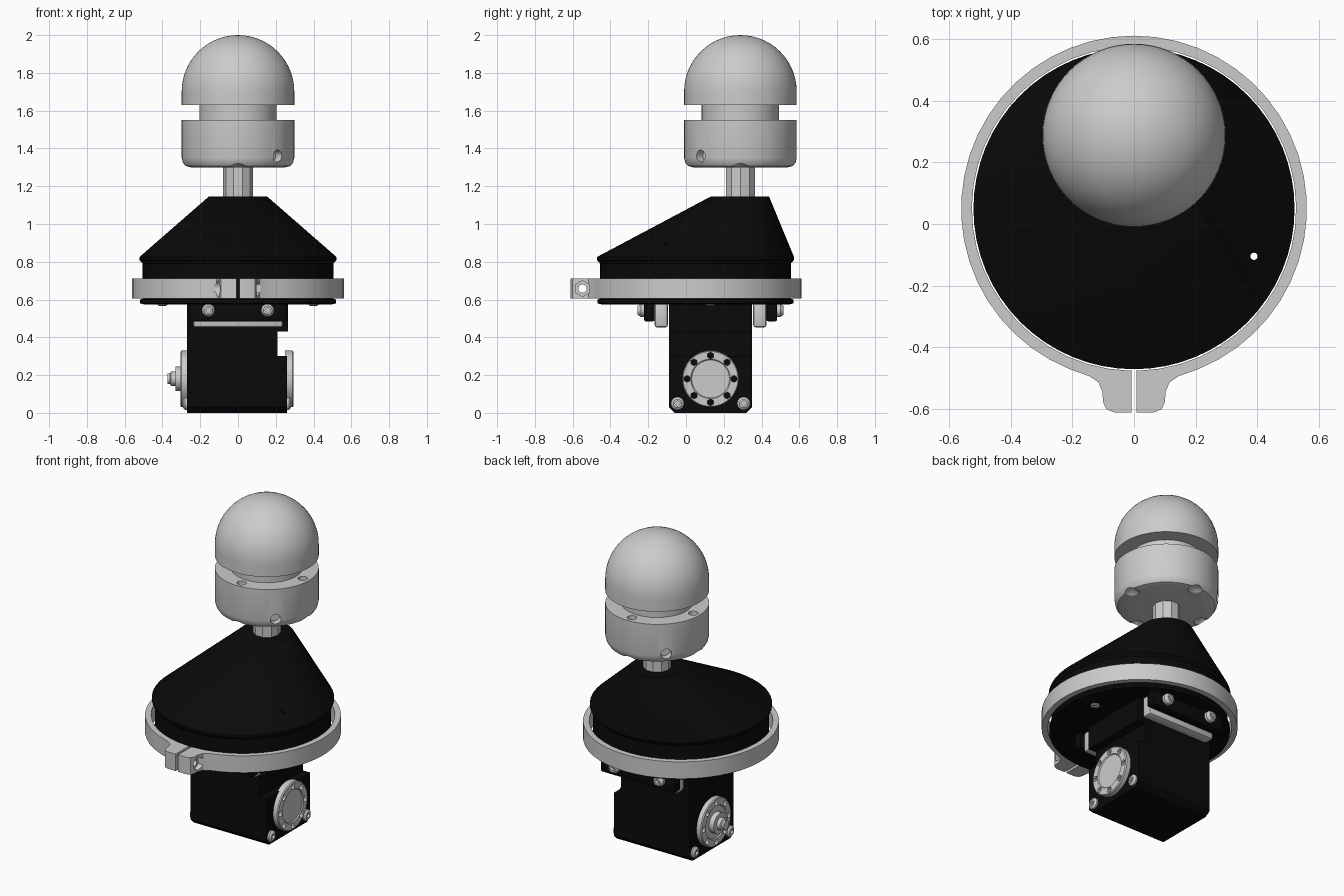
import bpy, bmesh
from math import sin, cos, pi, radians
from mathutils import Vector

cube = bpy.data.objects.get("Cube")
if cube:
    bpy.data.objects.remove(cube)

black = bpy.data.materials.new("black_plastic")
black.use_nodes = True
black.diffuse_color = (0.003, 0.003, 0.003, 1)
black.node_tree.nodes["Principled BSDF"].inputs["Base Color"].default_value = black.diffuse_color


def shade(obj, angle=32):
    bpy.ops.object.select_all(action='DESELECT')
    obj.select_set(True)
    bpy.context.view_layer.objects.active = obj
    bpy.ops.object.shade_smooth_by_angle(angle=radians(angle))


def make(name, bm, mat=None):
    bmesh.ops.remove_doubles(bm, verts=bm.verts, dist=1e-5)
    bmesh.ops.recalc_face_normals(bm, faces=bm.faces)
    mesh = bpy.data.meshes.new(name)
    bm.to_mesh(mesh)
    bm.free()
    obj = bpy.data.objects.new(name, mesh)
    bpy.context.collection.objects.link(obj)
    if mat:
        mesh.materials.append(mat)
    shade(obj)
    return obj


def turned(name, rings, loc, axis=(0, 0, 1), seg=48, mat=None):
    """Stack of circles (radius, height[, y offset]) along an axis."""
    bm = bmesh.new()
    loops = []
    for radius, h, *off in rings:
        dy = off[0] if off else 0
        loops.append([bm.verts.new((radius * cos(2 * pi * i / seg),
                                    radius * sin(2 * pi * i / seg) + dy, h))
                      for i in range(seg)])
    for a, b in zip(loops, loops[1:]):
        for i in range(seg):
            j = (i + 1) % seg
            bm.faces.new((a[i], a[j], b[j], b[i]))
    for radius, loop in ((rings[0][0], loops[0]), (rings[-1][0], loops[-1])):
        if radius > 0:
            bm.faces.new(loop)
    rot = Vector((0, 0, 1)).rotation_difference(Vector(axis))
    bm.transform(rot.to_matrix().to_4x4())
    bmesh.ops.translate(bm, verts=bm.verts, vec=loc)
    return make(name, bm, mat)


def prism(name, outline, lo, hi, axis='Z', mat=None, bevel=0):
    """Flat outline pushed along Z (outline in x, y) or X (outline in y, z)."""
    bm = bmesh.new()
    place = (lambda u, v: (u, v, lo)) if axis == 'Z' else (lambda u, v: (lo, u, v))
    face = bm.faces.new([bm.verts.new(place(u, v)) for u, v in outline])
    grown = bmesh.ops.extrude_face_region(bm, geom=[face])
    d = hi - lo
    bmesh.ops.translate(bm, vec=(0, 0, d) if axis == 'Z' else (d, 0, 0),
                        verts=[g for g in grown["geom"] if isinstance(g, bmesh.types.BMVert)])
    if bevel:
        bmesh.ops.bevel(bm, geom=bm.edges[:], offset=bevel, segments=2,
                        profile=0.5, affect='EDGES')
    return make(name, bm, mat)


def box(name, x, y, z, mat=None, bevel=0):
    outline = [(x[0], y[0]), (x[1], y[0]), (x[1], y[1]), (x[0], y[1])]
    return prism(name, outline, *z, mat=mat, bevel=bevel)


def cut(obj, cutters):
    for c in cutters:
        mod = obj.modifiers.new("cut", 'BOOLEAN')
        mod.operation = 'DIFFERENCE'
        mod.solver = 'EXACT'
        mod.object = c
        bpy.context.view_layer.objects.active = obj
        bpy.ops.object.modifier_apply(modifier=mod.name)
        bpy.data.objects.remove(c)
    shade(obj)


def hole(radius, loc, length, axis=(0, 0, 1), seg=16):
    return turned("cutter", [(radius, 0), (radius, length)], loc, axis, seg)


def screw(name, loc, axis, r=0.035, h=0.03):
    obj = turned(name, [(r, -0.01), (r, h * 0.5), (r * 0.65, h), (0, h)], loc, axis, 16)
    start = Vector(loc) + Vector(axis) * h * 0.3
    cut(obj, [hole(r * 0.45, start, h, axis, 4)])


# Domed head, neck and cup
HEAD = Vector((0, 0.288, 0))
R = 0.298
dome = [(0, 1.63), (R, 1.63)]
dome += [(R * cos(i * pi / 28), 1.702 + R * sin(i * pi / 28)) for i in range(14)] + [(0, 2.0)]
turned("dome", dome, HEAD, seg=64)
turned("neck", [(0.205, 1.53), (0.205, 1.64)], HEAD)
cup = turned("cup", [(0.255, 1.3), (0.28, 1.307), (0.292, 1.325), (R, 1.35), (R, 1.55)],
             HEAD, seg=64)
# Screw wells above, notches below and two set screw pits in the cup
pockets = []
for k in range(4):
    out = Vector((cos(k * pi / 2), sin(k * pi / 2), 0))
    pockets.append(hole(0.028, HEAD + out * 0.252 + Vector((0, 0, 1.48)), 0.2))
    pockets.append(turned("cutter", [(0.06, 1.25), (0.045, 1.305), (0, 1.34)],
                          HEAD + out * 0.262, seg=16))
for side in (1, -1):
    out = Vector((side, -side, 0)).normalized()
    pockets.append(hole(0.032, HEAD + out * 0.25 + Vector((0, 0, 1.36)), 0.1, out))
cut(cup, pockets)
turned("stem", [(0.08, 1.1), (0.08, 1.31)], HEAD, seg=10)

# Slanted cone cover with base flange and a small drain port
MID = Vector((0, 0.05, 0))
cover = turned("cone_cover", [(0.5, 0.575), (0.518, 0.58), (0.518, 0.6), (0.505, 0.605),
                              (0.505, 0.79), (0.522, 0.81), (0.522, 0.825), (0.155, 1.145, 0.235)],
               MID, seg=64, mat=black)
cut(cover, [hole(0.012, (0.39, -0.105, 0.4), 0.8)])
for x in (0.4, -0.4):
    screw(f"flange_screw_{'left' if x > 0 else 'right'}", (x, 0.13, 0.575), (0, 0, -1), 0.027, 0.008)

# Split clamp ring with bolt ears
right = [(0.008, -0.475), (0.008, -0.612), (0.065, -0.612), (0.09, -0.602), (0.1, -0.58),
         (0.103, -0.545), (0.115, -0.515), (0.145, -0.495)]
start = radians(-68)
right += [(0.562 * cos(t), 0.05 + 0.562 * sin(t))
          for t in [start + (pi / 2 - start) * i / 22 for i in range(22)]]
outline = right + [(0, 0.612)] + [(-x, y) for x, y in reversed(right)]
gap = 0.03
inner = [-pi / 2 - gap - (2 * pi - 2 * gap) * i / 48 for i in range(49)]
outline += [(0.527 * cos(t), 0.05 + 0.527 * sin(t)) for t in inner]
ring = prism("clamp_ring", outline, 0.605, 0.712)
cut(ring, [hole(0.022, (-0.2, -0.548, 0.658), 0.4, (1, 0, 0)),
           hole(0.042, (0.08, -0.548, 0.658), 0.1, (1, 0, 0), 6),
           hole(0.042, (-0.085, -0.548, 0.658), 0.1, (-1, 0, 0))])

# Motor case
Y0, Y1, CY = -0.09, 0.35, 0.13
c = 0.03
prism("motor_lower_case", [(Y0 + c, 0), (Y1 - c, 0), (Y1, c), (Y1, 0.3), (Y0, 0.3), (Y0, c)],
      -0.27, 0.26, 'X', black)
box("motor_waist", (-0.27, 0.21), (Y0, Y1), (0.3, 0.43), black)
box("motor_upper_case", (-0.27, 0.265), (Y0, Y1), (0.43, 0.58), black)

# Round horns and case screws on both sides
for side, face, name in ((1, 0.26, "left"), (-1, -0.27, "right")):
    axis = (side, 0, 0)
    horn = turned(name + "_horn", [(0.15, -0.01), (0.15, 0.028), (0.145, 0.034), (0.105, 0.034),
                                   (0.1, 0.028)], (face, CY, 0.18), axis)
    holes = []
    for k in range(8):
        a = k * pi / 4
        holes.append(hole(0.018, (face - side * 0.03, CY + 0.124 * cos(a),
                                  0.18 + 0.124 * sin(a)), 0.1, axis, 6))
    cut(horn, holes)
    for i, y in enumerate((-0.045, 0.305)):
        screw(f"{name}_case_screw_{i}", (face, y, 0.05), axis, h=0.02)

# Output shaft
turned("output_shaft", [(0.065, 0), (0.065, 0.06), (0.038, 0.062), (0.038, 0.085),
                        (0.028, 0.09), (0.028, 0.103)], (-0.27, CY, 0.18), (-1, 0, 0), 24)

# Mounting brackets, tabs and screws at front and back
for side, name in ((-1, "front"), (1, "back")):
    def span(a, b):
        return sorted((CY + side * a, CY + side * b))
    box(name + "_bracket", (-0.237, 0.237), span(0.226, 0.296), (0.452, 0.585), bevel=0.014)
    box(name + "_tab", (-0.26, 0.26), span(0.296, 0.352), (0.485, 0.59), black, 0.008)
    for x in (-0.157, 0.157):
        screw(f"{name}_tab_screw_{'left' if x > 0 else 'right'}",
              (x, CY + side * 0.352, 0.543), (0, side, 0), h=0.035)
